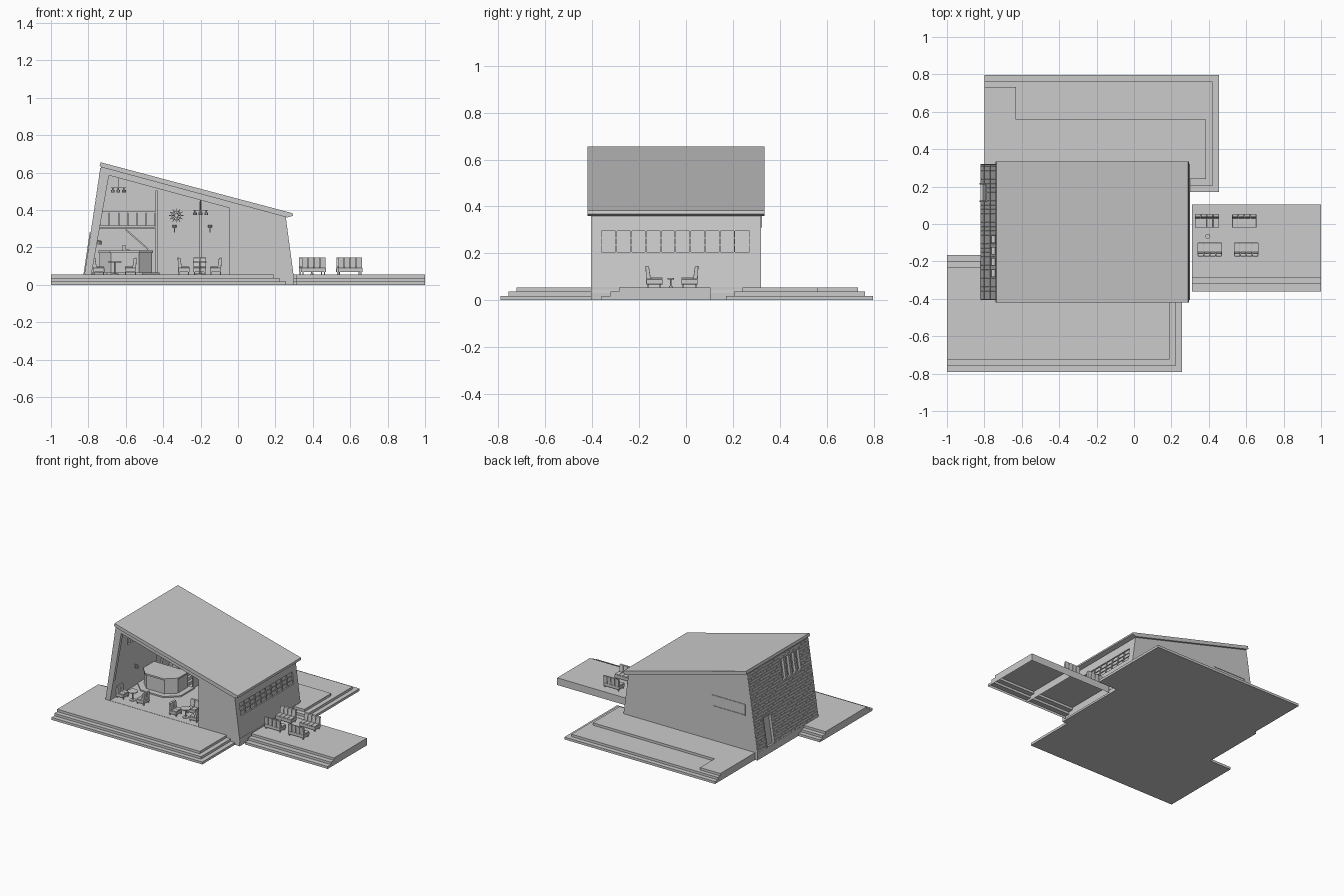
import bpy, bmesh, math
from mathutils import Vector

if "Cube" in bpy.data.objects:
    bpy.data.objects.remove(bpy.data.objects["Cube"])

MAP = {'x': lambda a, b, t: (t, a, b), 'y': lambda a, b, t: (a, t, b), 'z': lambda a, b, t: (a, b, t)}


def part(name, solids, loc=(0, 0, 0), rot=0, bevel=0, open_bottom=False):
    """One object made of extruded outlines: (axis, outline, start, end)."""
    bm = bmesh.new()
    for axis, pts, t0, t1 in solids:
        lo = [bm.verts.new(MAP[axis](a, b, t0)) for a, b in pts]
        hi = [bm.verts.new(MAP[axis](a, b, t1)) for a, b in pts]
        bm.faces.new(lo)
        bm.faces.new(hi[::-1])
        for i in range(len(pts)):
            j = (i + 1) % len(pts)
            bm.faces.new((lo[i], lo[j], hi[j], hi[i]))
    bmesh.ops.recalc_face_normals(bm, faces=bm.faces)
    if open_bottom:
        low = [f for f in bm.faces if all(abs(v.co.z) < 1e-5 for v in f.verts)]
        bmesh.ops.delete(bm, geom=low, context='FACES')
    me = bpy.data.meshes.new(name)
    bm.to_mesh(me)
    bm.free()
    ob = bpy.data.objects.new(name, me)
    bpy.context.collection.objects.link(ob)
    ob.location = loc
    ob.rotation_euler.z = rot
    if bevel:
        m = ob.modifiers.new("soft_edges", 'BEVEL')
        m.width, m.segments = bevel, 2
    return ob


def box(x0, x1, y0, y1, z0, z1):
    return ('z', [(x0, y0), (x1, y0), (x1, y1), (x0, y1)], z0, z1)


def disc(x, y, r, z0, z1, n=16):
    return ('z', [(x + r * math.cos(k * math.tau / n), y + r * math.sin(k * math.tau / n)) for k in range(n)], z0, z1)


def bar(p, q, w, y0, y1):
    """Thin straight bar in the xz plane."""
    p, q = Vector(p), Vector(q)
    d = (q - p).normalized() * w / 2
    n = Vector((-d.y, d.x))
    return ('y', [tuple(p + n), tuple(q + n), tuple(q - n), tuple(p - n)], y0, y1)


# leaning side walls: outer x as a function of height
def left_x(z):
    return -0.822 + (z - 0.03) * 0.09 / 0.605


def right_x(z):
    return 0.30 - (z - 0.03) * 0.045 / 0.335


def slab(xf, a, b, y0, y1, z0, z1):
    return ('y', [(xf(z0) + a, z0), (xf(z0) + b, z0), (xf(z1) + b, z1), (xf(z1) + a, z1)], y0, y1)


def pierced(xf, a, b, y0, y1, z0, z1, holes):
    """Leaning wall split around rectangular holes (y0, y1, z0, z1)."""
    ys = sorted({y0, y1} | {h[0] for h in holes} | {h[1] for h in holes})
    out = []
    for p, q in zip(ys, ys[1:]):
        z = z0
        for h in sorted((h for h in holes if h[0] <= p and q <= h[1]), key=lambda h: h[2]):
            if h[2] > z:
                out.append(slab(xf, a, b, p, q, z, h[2]))
            z = h[3]
        out.append(slab(xf, a, b, p, q, z, z1))
    return out


YF, YB = -0.405, 0.32

# stepped terraces
H = [0, 0.018, 0.036, 0.054]
for i in range(3):
    d = 0.034 * i
    part(f"front_terrace_step_{i}", [box(-1, 0.257 - d, -0.792 + d, -0.165 - d, H[i], H[i + 1])])
    if i < 2:
        part(f"back_terrace_step_{i}", [box(-0.8, 0.455 - d, 0.17 + d, 0.797 - d, H[i], H[i + 1])])
part("back_terrace_top", [('z', [(-0.8, 0.24), (0.385, 0.24), (0.385, 0.56), (-0.63, 0.56), (-0.63, 0.733), (-0.8, 0.733)], H[2], H[3])])
for i, (x0, x1) in enumerate([(0.31, 0.655), (0.655, 1.0)]):
    part(f"side_terrace_{i}", [('x', [(-0.36, 0), (-0.36, H[1]), (-0.322, H[1]), (-0.322, H[2]), (-0.285, H[2]),
                                     (-0.285, H[3]), (0.105, H[3]), (0.105, 0)], x0, x1)], open_bottom=True)

# floor, front frame with the large opening, back wall, roof
part("floor", [box(-0.82, 0.298, YF, YB, 0.0, 0.0555)])
part("front_wall", [('y', [(-0.822, 0.03), (-0.732, 0.635), (0.255, 0.365), (0.30, 0.03), (-0.045, 0.03),
                           (-0.045, 0.41), (-0.69, 0.585), (-0.788, 0.03)], YF, YF + 0.025)])
part("back_wall", [('y', [(-0.822, 0.03), (-0.732, 0.635), (0.255, 0.365), (0.30, 0.03)], YB - 0.02, YB)])
part("roof", [('y', [(-0.735, 0.655), (0.29, 0.383), (0.293, 0.368), (0.262, 0.36), (-0.728, 0.628), (-0.74, 0.635)], -0.42, 0.335)])

# left wall with slot windows and door
slots = [(y, y + 0.035, 0.44, 0.59) for y in (-0.28, -0.22, -0.16, -0.10)]
door = (0.125, 0.21, 0.0555, 0.27)
part("left_wall", pierced(left_x, 0, 0.034, YF + 0.001, YB - 0.001, 0.03, 0.63, slots + [door]))
part("slot_panes", [slab(left_x, 0.018, 0.022, *s) for s in slots])
part("door", [slab(left_x, 0.012, 0.02, *door)])
frames = [slab(left_x, -0.008, 0.01, door[0] - 0.008, door[1] + 0.008, 0.27, 0.28)]
frames += [slab(left_x, -0.008, 0.01, y, y + 0.008, 0.0555, 0.27) for y in (door[0] - 0.008, door[1])]
part("door_frame", frames)

# brickwork on the left wall
bricks, rows, length = [], 29, 0.046
rh = 0.57 / rows
for r in range(rows):
    z = 0.056 + r * rh
    y = YF - (length / 2 if r % 2 else 0)
    while y < YB:
        a, b = max(y, YF) + 0.001, min(y + length, YB) - 0.001
        pieces = [(a, b)]
        for h in slots + [door]:
            if h[2] < z + rh and z < h[3]:
                pieces = [p for u, v in pieces for p in ((u, min(v, h[0])), (max(u, h[1]), v))]
        bricks += [slab(left_x, -0.003, 0.001, u, v, z + 0.001, z + rh - 0.001) for u, v in pieces if v - u > 0.004]
        y += length
part("bricks", bricks)

# right wall with long lattice window
win = (-0.36, 0.27, 0.205, 0.295)
part("right_wall", pierced(right_x, -0.02, 0, YF + 0.001, YB - 0.001, 0.03, 0.364, [win]))
part("lattice_pane", [slab(right_x, -0.013, -0.010, *win)])
step = (win[1] - win[0]) / 10
lattice = [slab(right_x, -0.016, -0.003, win[0] + k * step - 0.003, win[0] + k * step + 0.003, win[2], win[3]) for k in range(1, 10)]
lattice += [slab(right_x, -0.015, -0.004, win[0], win[1], z - 0.002, z + 0.002) for z in (0.235, 0.265)]
part("lattice_bars", lattice)

# window frame on the back wall
part("back_window_frame", [box(-0.72, -0.44, YB - 0.002, YB + 0.004, z, z + 0.006) for z in (0.31, 0.39)]
     + [box(x, x + 0.006, YB - 0.002, YB + 0.004, 0.316, 0.39) for x in (-0.72, -0.446)])

# mezzanine with panelled parapet, partition and stairs
part("mezzanine", [box(-0.755, -0.44, 0.08, 0.30, 0.30, 0.31)])
part("parapet", [box(-0.735 + k * 0.049, -0.735 + k * 0.049 + 0.046, 0.08, 0.09, 0.315, 0.385) for k in range(6)]
     + [box(-0.74, -0.44, 0.077, 0.093, 0.385, 0.392)])
part("partition", [box(-0.44, -0.43, 0.08, 0.30, 0.056, 0.505), box(-0.205, -0.195, 0.15, 0.30, 0.056, 0.445)])
part("stairs", [box(-0.62 + k * 0.02, -0.60 + k * 0.02, 0.10, 0.17, 0.056, 0.21 - k * 0.022) for k in range(7)])
part("stair_rail", [bar((-0.60, 0.295), (-0.48, 0.19), 0.008, 0.09, 0.096)])

# bar counter with chamfered corners
outline = [(-0.74, 0.06), (-0.74, -0.06), (-0.68, -0.12), (-0.53, -0.12), (-0.46, -0.06), (-0.46, 0.06)]
plinth = [(-0.78, 0.08), (-0.78, -0.08), (-0.70, -0.16), (-0.51, -0.16), (-0.42, -0.08), (-0.42, 0.08)]
part("counter_plinth", [('z', plinth, 0.05, 0.065)])
part("bar_counter", [('z', outline, 0.065, 0.17)])
part("counter_top", [('z', [(x * 1.04 + 0.024, y * 1.08) for x, y in outline], 0.17, 0.182)])


# seating
def seat(name, x, y, rot, w, d=0.07, n=4):
    h = w / 2
    base = [('x', [(-d / 2, 0.012), (d / 2, 0.012), (d / 2, 0.034), (-d / 2, 0.034)], -h, h)]
    for k in range(n):
        a = -h + k * w / n + 0.001
        b = a + w / n - 0.002
        base.append(('x', [(-d / 2, 0.034), (-d / 2 + 0.02, 0.034), (-d / 2 + 0.012, 0.088), (-d / 2 - 0.003, 0.09)], a, b))
        base.append(box(a, b, -d / 2 + 0.02, d / 2, 0.034, 0.041))
    part(name, base, (x, y, 0.0555), rot, 0.002)
    part(name + "_legs", [box(sx * (h - 0.008) - 0.003, sx * (h - 0.008) + 0.003, sy * 0.026 - 0.003, sy * 0.026 + 0.003, 0, 0.014)
                          for sx in (-1, 1) for sy in (-1, 1)], (x, y, 0.0545), rot)


def table(name, x, y, r, h):
    z = 0.055
    part(name, [disc(x, y, r * 0.6, z, z + 0.005), disc(x, y, 0.004, z, z + h), disc(x, y, r, z + h - 0.006, z + h)])


for i, (x, y, rot) in enumerate([(0.405, -0.135, 0), (0.60, -0.135, 0), (0.39, 0.015, math.pi), (0.59, 0.015, math.pi)]):
    seat(f"terrace_sofa_{i}", x, y, rot, 0.13)
table("terrace_table", 0.395, -0.065, 0.013, 0.04)
for i, (x, y) in enumerate([(-0.66, -0.31), (-0.205, -0.33)]):
    table(f"dining_table_{i}", x, y, 0.036, 0.07)
    seat(f"chair_left_{i}", x - 0.085, y, -math.pi / 2, 0.07, 0.06, 2)
    seat(f"chair_right_{i}", x + 0.085, y, math.pi / 2, 0.07, 0.06, 2)
seat("chair_back", -0.205, -0.24, math.pi, 0.07, 0.06, 2)

# hanging lamps and wall decoration
for i, (x, z) in enumerate([(-0.64, 0.505), (-0.2, 0.385)]):
    lamps = [box(x - 0.04, x + 0.04, -0.203, -0.197, z + 0.012, z + 0.016)]
    for k in (-1, 0, 1):
        lamps += [disc(x + k * 0.03, -0.2, 0.01, z - 0.012, z + 0.002, 10), disc(x + k * 0.03, -0.2, 0.004, z, z + 0.012, 6)]
    lamps.append(disc(x, -0.2, 0.002, z + 0.014, 0.636 - (x + 0.73) * 0.272, 6))
    part(f"lamp_row_{i}", lamps)
c = Vector((-0.33, 0.37))
rays = []
for k in range(12):
    u = Vector((math.cos(k * math.tau / 12), math.sin(k * math.tau / 12)))
    v = Vector((math.cos((k + 1) * math.tau / 12), math.sin((k + 1) * math.tau / 12)))
    rays += [bar(c + u * 0.008, c + u * 0.038, 0.004, 0.29, 0.301), bar(c + u * 0.025, c + v * 0.025, 0.004, 0.291, 0.301)]
part("wall_ornament", rays)
for i, x in enumerate((-0.34, -0.15)):
    part(f"wall_sconce_{i}", [disc(x, 0.285, 0.01, 0.305, 0.32, 10), box(x - 0.003, x + 0.003, 0.283, 0.301, 0.28, 0.305)])
part("left_wall_lamp", [box(-0.79, -0.735, -0.152, -0.148, 0.235, 0.239), disc(-0.738, -0.15, 0.012, 0.215, 0.235, 10)])
